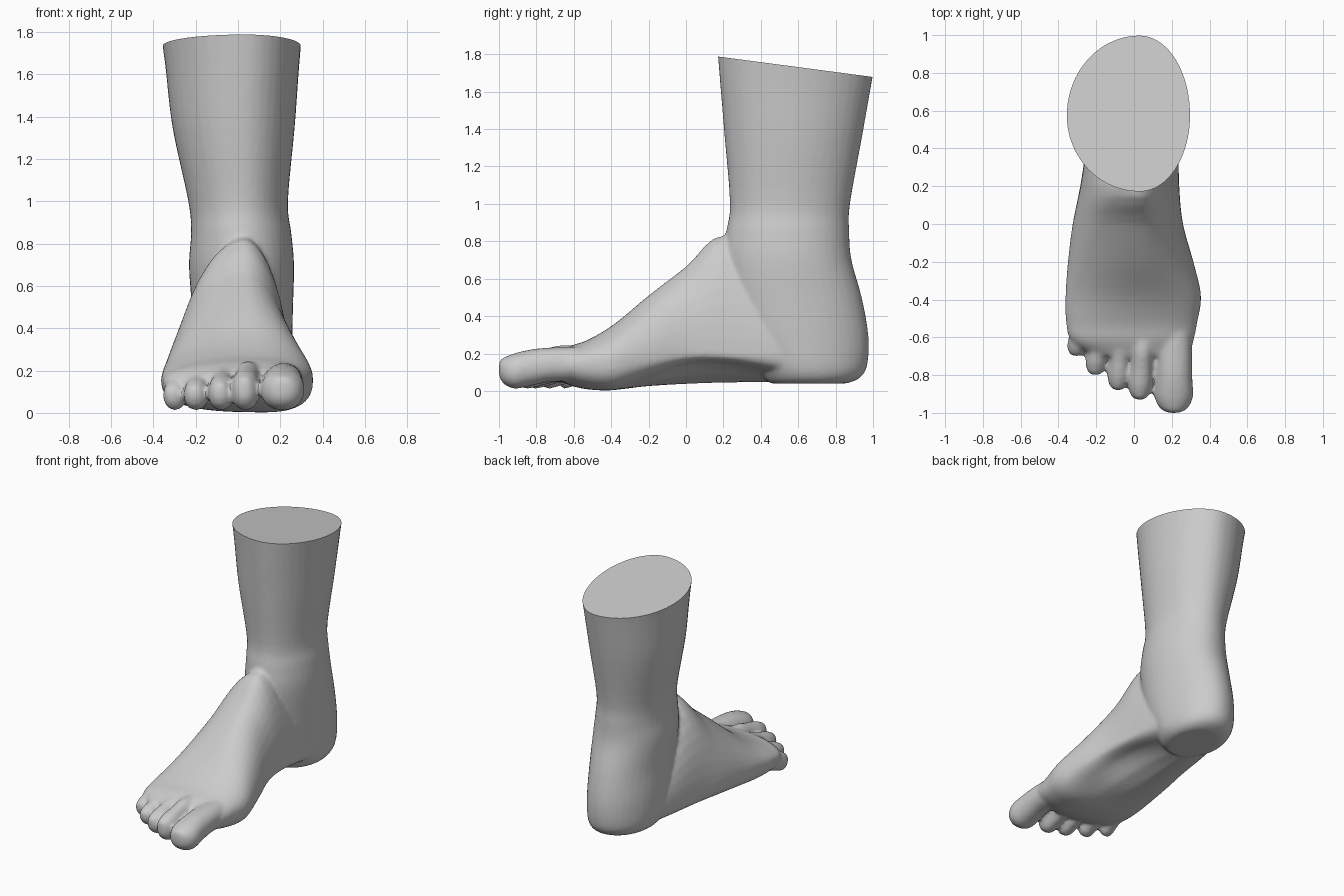
import bpy, bmesh, math
from mathutils import Vector

if "Cube" in bpy.data.objects:
    bpy.data.objects.remove(bpy.data.objects["Cube"])

SIDES = 40


def section(p, axis):
    """Closed outline at station u: left, right, crest x, top, middle, bottom, roundness, arch."""
    u, xl, xr, xm, top, mid, bot, n_up, n_low, arch = p
    pts = []
    for i in range(SIDES):
        a = 2 * math.pi * i / SIDES
        c, s = math.cos(a), math.sin(a)
        n = n_up if s > 0 else n_low
        cx = math.copysign(abs(c) ** (2 / n), c)
        sy = abs(s) ** (2 / n)
        x = xm + cx * ((xr - xm) if c > 0 else (xm - xl))
        v = mid + sy * (top - mid) if s > 0 else mid - sy * (mid - bot)
        if s < 0:
            k = min(1, max(0, (cx + 0.5) / 1.1))
            v += arch * k * k * (3 - 2 * k) * min(1, sy)
        pts.append(Vector((x, u, v) if axis == 'Y' else (x, v, u)))
    return pts


def refine(st, steps=4):
    """Smooth curve through the stations."""
    out = []
    for i in range(len(st) - 1):
        a, b, c, d = st[max(i - 1, 0)], st[i], st[i + 1], st[min(i + 2, len(st) - 1)]
        for k in range(steps):
            t = k / steps
            out.append([0.5 * (2 * q + (r - p) * t + (2 * p - 5 * q + 4 * r - s) * t * t
                        + (3 * q - p - 3 * r + s) * t ** 3) for p, q, r, s in zip(a, b, c, d)])
    return out + [list(st[-1])]


def loft(bm, stations, axis):
    rings = [[bm.verts.new(p) for p in section(s, axis)] for s in refine(stations)]
    for a, b in zip(rings, rings[1:]):
        for i in range(SIDES):
            j = (i + 1) % SIDES
            bm.faces.new((a[i], a[j], b[j], b[i]))
    bm.faces.new(rings[0])
    bm.faces.new(rings[-1])


def toe(bm, root, tip, w, top, bump):
    """Tapered toe with a knuckle and a rounded pad."""
    st = []
    for t, k, zt, zb in ((0, 0.9, top + 0.01, 0.05), (0.35, 0.92, top + bump, 0.05),
                         (0.6, 0.95, top - 0.005, 0.03), (0.8, 1.0, top - 0.025, 0.012),
                         (0.92, 0.8, top - 0.045, 0.03), (0.98, 0.5, top - 0.06, 0.06),
                         (1.0, 0.2, top - 0.08, 0.085)):
        x = root[0] + (tip[0] - root[0]) * t
        y = root[1] + (tip[1] - root[1]) * t
        st.append((y, x - w * k, x + w * k, x, zt, (zt + zb) / 2, zb, 2.2, 2.2, 0))
    loft(bm, st, 'Y')


bm = bmesh.new()

# Leg and heel: horizontal sections from sole to above the cut
loft(bm, [
    (0.04, -0.13, 0.18, 0.03, 0.86, 0.65, 0.45, 2, 2, 0),
    (0.07, -0.18, 0.22, 0.03, 0.93, 0.65, 0.42, 2, 2, 0),
    (0.14, -0.215, 0.245, 0.03, 0.97, 0.63, 0.38, 2, 2, 0),
    (0.30, -0.225, 0.255, 0.03, 0.975, 0.60, 0.28, 2, 2, 0),
    (0.50, -0.22, 0.26, 0.03, 0.94, 0.57, 0.22, 2, 2, 0),
    (0.70, -0.232, 0.265, 0.03, 0.885, 0.55, 0.20, 2, 2, 0),
    (0.85, -0.222, 0.252, 0.02, 0.873, 0.54, 0.215, 2, 2, 0),
    (1.00, -0.235, 0.236, 0.02, 0.877, 0.55, 0.235, 2, 2, 0),
    (1.35, -0.31, 0.268, 0.02, 0.94, 0.57, 0.207, 2, 2, 0),
    (1.65, -0.345, 0.29, 0.03, 0.993, 0.58, 0.182, 2, 2, 0),
    (1.90, -0.38, 0.312, 0.03, 1.04, 0.59, 0.162, 2, 2, 0)], 'Z')

# Foot: upright sections from heel to the roots of the toes
loft(bm, [
    (0.65, -0.20, 0.23, 0.03, 0.40, 0.20, 0.04, 2, 2.8, 0.01),
    (0.45, -0.245, 0.235, 0.03, 0.60, 0.20, 0.04, 2, 2.8, 0.06),
    (0.20, -0.285, 0.24, 0.03, 0.83, 0.20, 0.037, 1.8, 2.8, 0.11),
    (0.00, -0.325, 0.26, 0.04, 0.665, 0.20, 0.03, 1.8, 2.8, 0.11),
    (-0.20, -0.35, 0.315, 0.06, 0.51, 0.18, 0.02, 1.8, 2.8, 0.05),
    (-0.38, -0.363, 0.355, 0.09, 0.36, 0.165, 0.005, 1.9, 2.8, 0),
    (-0.52, -0.36, 0.335, 0.09, 0.275, 0.15, 0.008, 2.1, 2.6, 0),
    (-0.62, -0.33, 0.315, 0.08, 0.24, 0.14, 0.03, 2.2, 2.3, 0),
    (-0.70, -0.20, 0.29, 0.08, 0.20, 0.13, 0.07, 2.2, 2.2, 0)], 'Y')

# Toes: big toe first, then the smaller four
for args in (((0.215, -0.55), (0.21, -1.0), 0.102, 0.228, 0.005),
             ((0.055, -0.52), (0.03, -0.93), 0.066, 0.225, 0.02),
             ((-0.06, -0.50), (-0.085, -0.88), 0.060, 0.20, 0.02),
             ((-0.17, -0.46), (-0.205, -0.80), 0.058, 0.185, 0.02),
             ((-0.27, -0.42), (-0.305, -0.70), 0.055, 0.18, 0.015)):
    toe(bm, *args)

bmesh.ops.recalc_face_normals(bm, faces=bm.faces)
mesh = bpy.data.meshes.new("foot")
bm.to_mesh(mesh)
bm.free()
foot = bpy.data.objects.new("foot", mesh)
bpy.context.collection.objects.link(foot)

# Fuse the parts into one skin
rm = foot.modifiers.new("fuse", 'REMESH')
rm.mode = 'VOXEL'
rm.voxel_size = 0.013
sm = foot.modifiers.new("soften", 'SMOOTH')
sm.factor = 0.5
sm.iterations = 6
dg = bpy.context.evaluated_depsgraph_get()
skin = bpy.data.meshes.new_from_object(foot.evaluated_get(dg))
foot.modifiers.clear()

# Slanted flat cut across the leg
bm = bmesh.new()
bm.from_mesh(skin)
bmesh.ops.bisect_plane(bm, geom=bm.verts[:] + bm.edges[:] + bm.faces[:], plane_co=(0, 0.17, 1.788),
                       plane_no=(0, 0.132, 1), clear_outer=True)
bmesh.ops.holes_fill(bm, edges=[e for e in bm.edges if e.is_boundary], sides=0)
bm.to_mesh(skin)
bm.free()
foot.data = skin
bpy.context.view_layer.objects.active = foot
foot.select_set(True)
bpy.ops.object.shade_smooth_by_angle(angle=math.radians(40))
